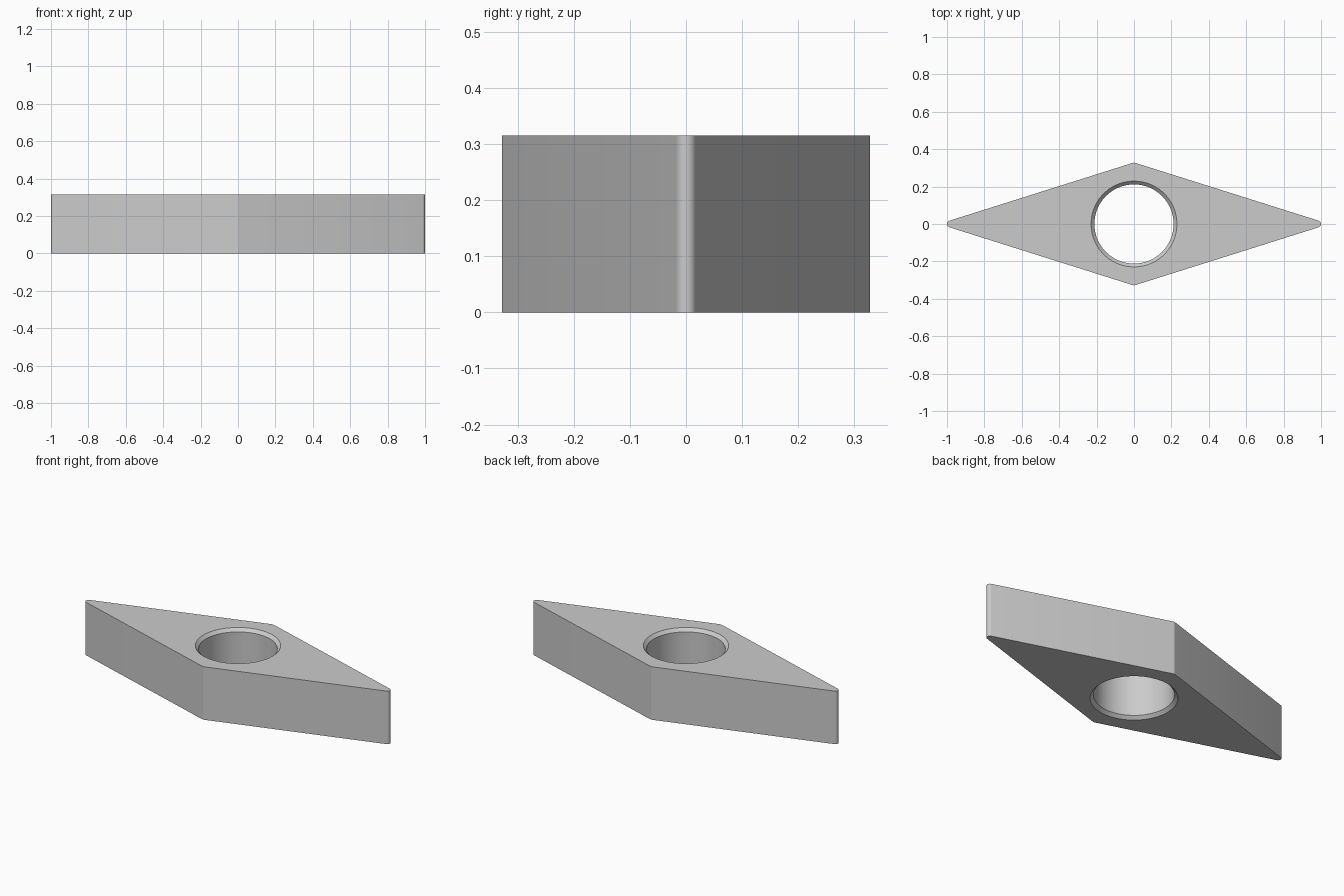
import bpy, bmesh
from math import sin, cos, tan, pi, radians

if "Cube" in bpy.data.objects:
    bpy.data.objects.remove(bpy.data.objects["Cube"])

HEIGHT = 0.315
HALF_ANGLE = radians(17.5)   # half of the sharp tip angle
FILLET = 0.0185
BORE_R, RIM_R, CHAMFER = 0.212, 0.23, 0.018
SIDES = 40


def stack_object(name, rings):
    """Closed solid skinned through a list of equal-length point rings."""
    bm = bmesh.new()
    loops = [[bm.verts.new(p) for p in ring] for ring in rings]
    n = len(loops[0])
    bm.faces.new(loops[0][::-1])
    bm.faces.new(loops[-1])
    for a, b in zip(loops, loops[1:]):
        for i in range(n):
            j = (i + 1) % n
            bm.faces.new((a[i], a[j], b[j], b[i]))
    mesh = bpy.data.meshes.new(name)
    bm.to_mesh(mesh)
    bm.free()
    obj = bpy.data.objects.new(name, mesh)
    bpy.context.collection.objects.link(obj)
    return obj


def circle(r, z):
    return [(r * cos(2 * pi * i / SIDES), r * sin(2 * pi * i / SIDES), z)
            for i in range(SIDES)]


# Rhombus outline with rounded corners
tip_c = 1.0 - FILLET
side_c = tip_c * tan(HALF_ANGLE)
outline = []
for k in range(4):
    face_dir = k * pi / 2
    is_tip = k % 2 == 0
    spread = pi / 2 - HALF_ANGLE if is_tip else HALF_ANGLE
    steps = 12 if is_tip else 4
    dist = tip_c if is_tip else side_c
    for s in range(steps + 1):
        a = face_dir - spread + 2 * spread * s / steps
        outline.append((dist * cos(face_dir) + FILLET * cos(a),
                        dist * sin(face_dir) + FILLET * sin(a)))

plate = stack_object("diamond_plate",
                     [[(x, y, z) for x, y in outline] for z in (0, HEIGHT)])

# Through hole with a chamfer at both ends
over = 0.02
cutter = stack_object("hole_cutter", [
    circle(RIM_R + over, -over),
    circle(RIM_R, 0),
    circle(BORE_R, CHAMFER),
    circle(BORE_R, HEIGHT - CHAMFER),
    circle(RIM_R, HEIGHT),
    circle(RIM_R + over, HEIGHT + over),
])
cutter.hide_render = True

cut = plate.modifiers.new("hole", 'BOOLEAN')
cut.operation = 'DIFFERENCE'
cut.solver = 'EXACT'
cut.object = cutter

bpy.ops.object.select_all(action='DESELECT')
plate.select_set(True)
bpy.context.view_layer.objects.active = plate
bpy.ops.object.modifier_apply(modifier=cut.name)
bpy.data.objects.remove(cutter, do_unlink=True)
bpy.ops.object.shade_smooth_by_angle(angle=radians(30))
